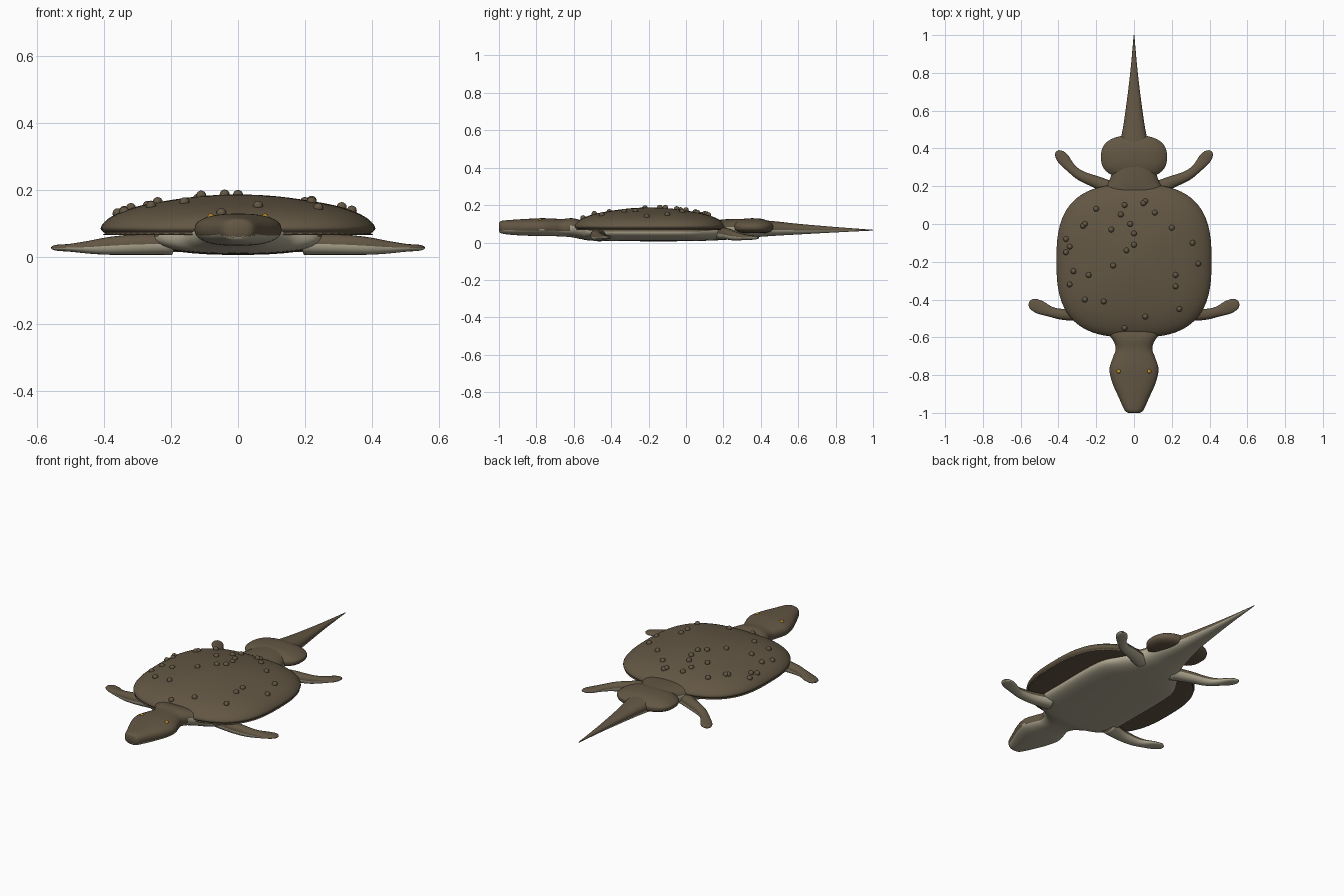
import bpy, bmesh, math
from mathutils import Vector

default = bpy.data.objects.get("Cube")
if default:
    bpy.data.objects.remove(default)


def material(name, rgb):
    m = bpy.data.materials.new(name)
    m.use_nodes = True
    m.diffuse_color = (*rgb, 1)
    m.node_tree.nodes["Principled BSDF"].inputs["Base Color"].default_value = (*rgb, 1)
    return m


BROWN = material("mud brown", (0.125, 0.095, 0.058))
PALE = material("pale belly", (0.42, 0.385, 0.28))
GOLD = material("amber eye", (0.5, 0.27, 0.02))


def finish(name, bm, mats, belly=None):
    """Make the object; faces turned below the belly limit get the second material."""
    bmesh.ops.recalc_face_normals(bm, faces=bm.faces)
    bm.normal_update()
    for f in bm.faces:
        f.smooth = True
        if belly is not None and f.normal.z < belly(f.calc_center_median()):
            f.material_index = 1
    me = bpy.data.meshes.new(name)
    bm.to_mesh(me)
    bm.free()
    for m in mats:
        me.materials.append(m)
    ob = bpy.data.objects.new(name, me)
    bpy.context.collection.objects.link(ob)
    return ob


def smooth_path(points, steps):
    """Catmull-Rom samples through tuples of any length."""
    pts = [Vector(p) for p in points]
    out = []
    for i in range(len(pts) - 1):
        a, b = pts[max(i - 1, 0)], pts[i]
        c, d = pts[i + 1], pts[min(i + 2, len(pts) - 1)]
        for k in range(steps):
            t = k / steps
            out.append(b + (c - a) * t / 2 + (a * 2 - b * 5 + c * 4 - d) * t * t / 2
                       + (b * 3 - a - c * 3 + d) * t ** 3 / 2)
    return out + [pts[-1]]


def oval(angle, power):
    c, s = math.cos(angle), math.sin(angle)
    return (math.copysign(abs(c) ** (2 / power), c), math.copysign(abs(s) ** (2 / power), s))


def skin(bm, rings):
    n = len(rings[0])
    for a, b in zip(rings, rings[1:]):
        for i in range(n):
            j = (i + 1) % n
            bm.faces.new((a[i], a[j], b[j], b[i]))


def loft(name, stations, sides, power, belly, steps=5):
    """Stations are x, y, z, half width, half height."""
    path = smooth_path(stations, steps)
    bm = bmesh.new()
    rings = []
    for i, p in enumerate(path):
        q, r = path[max(i - 1, 0)], path[min(i + 1, len(path) - 1)]
        side = Vector((r[1] - q[1], q[0] - r[0], 0)).normalized()
        ring = []
        for k in range(sides):
            u, v = oval(math.tau * k / sides, power)
            ring.append(bm.verts.new(Vector(p[:3]) + side * u * p[3] + Vector((0, 0, v * p[4]))))
        rings.append(ring)
    skin(bm, rings)
    bm.faces.new(rings[0])
    bm.faces.new(rings[-1])
    return finish(name, bm, (BROWN, PALE), belly)


def shell(name, y, rx, ry, power, profile):
    """Profile is (fraction of outline, height), from crown to underside."""
    bm = bmesh.new()
    rings = []
    for r, z in smooth_path(profile, 4):
        r = max(r, 0.002)
        ring = []
        for k in range(72):
            u, v = oval(math.tau * k / 72, power)
            ring.append(bm.verts.new((u * rx * r, y + v * ry * r, z)))
        rings.append(ring)
    skin(bm, rings)
    bm.faces.new(rings[0])
    bm.faces.new(rings[-1])
    return finish(name, bm, (BROWN,))


def ball(name, centre, radius, mat):
    bm = bmesh.new()
    bmesh.ops.create_uvsphere(bm, u_segments=12, v_segments=8, radius=radius)
    bmesh.ops.translate(bm, verts=bm.verts, vec=centre)
    return finish(name, bm, (mat,))


# Head, neck, trunk and tail in one body: y, half width, bottom, top
spine = [(-1, .03, .06, .105), (-.985, .05, .048, .116), (-.92, .08, .04, .122),
         (-.84, .115, .036, .127), (-.77, .13, .034, .13), (-.71, .113, .034, .128),
         (-.66, .097, .032, .126), (-.61, .115, .028, .13), (-.56, .165, .018, .12),
         (-.5, .25, .01, .11), (-.3, .26, .007, .11), (0, .255, .007, .11),
         (.12, .2, .01, .115), (.22, .135, .015, .125), (.32, .105, .025, .125),
         (.46, .068, .035, .115), (.6, .045, .043, .1), (.8, .02, .054, .083), (1, .002, .064, .068)]
loft("body", [(0, y, (b + t) / 2, w, (t - b) / 2) for y, w, b, t in spine], 40, 2.4,
     lambda c: -.45 if c.y < -.62 else (.15 if c.y < .25 else -.2))

# Shell plates
RIM = [(0, .188), (.25, .183), (.5, .17), (.75, .15), (.92, .122), (1, .09),
       (.97, .072), (.9, .066), (0, .07)]
shell("carapace", -.195, .41, .405, 2.8, RIM)
shell("hip_shield", .355, .175, .115, 2.5,
      [(0, .13), (.4, .127), (.75, .115), (.95, .098), (1, .085), (.95, .065), (.7, .052), (0, .048)])

# Limbs for both sides
FRONT = [(.2, -.46, .04, .045, .034), (.3, -.478, .038, .034, .031), (.38, -.478, .034, .029, .027),
         (.44, -.465, .03, .027, .02), (.5, -.44, .028, .036, .012), (.54, -.422, .028, .028, .009),
         (.555, -.415, .028, .008, .004)]
HIND = [(.1, .18, .05, .04, .034), (.2, .222, .045, .032, .03), (.28, .255, .036, .027, .025),
        (.33, .293, .03, .025, .018), (.375, .345, .026, .032, .012), (.397, .373, .026, .024, .009),
        (.405, .388, .026, .008, .004)]
for side, sign in (("left", 1), ("right", -1)):
    for name, path in (("front", FRONT), ("hind", HIND)):
        loft(f"{name}_{side}_limb", [(sign * p[0], *p[1:]) for p in path], 20, 2.2, lambda c: -.1)
    ball(f"{side}_eye", (sign * .08, -.78, .118), .012, GOLD)


# Small knobs resting on the carapace, placed in hundredths
def crown_height(x, y):
    r = (abs(x / .41) ** 2.8 + abs((y + .195) / .405) ** 2.8) ** (1 / 2.8)
    for (a, za), (b, zb) in zip(RIM, RIM[1:]):
        if a <= r <= b:
            return za + (zb - za) * (r - a) / (b - a)
    return .09


KNOBS = [(-20, 8), (-5, 10), (-7, 5), (5, 11), (6, 12), (11, 6), (-2, 0), (0, -5), (0, -11),
         (-4, -14), (-12, -3), (-26, 0), (-27, -1), (-36, -8), (-34, -12), (-36, -15), (-11, -22),
         (-32, -25), (-24, -27), (-34, -32), (-26, -40), (-16, -41), (-5, -55), (6, -49), (24, -45),
         (22, -33), (22, -27), (34, -21), (31, -10), (20, -2)]
for i, (x, y) in enumerate(KNOBS):
    x, y = x / 100, y / 100
    ball(f"knob_{i + 1}", (x, y, crown_height(x, y) + .002), .015, BROWN)
